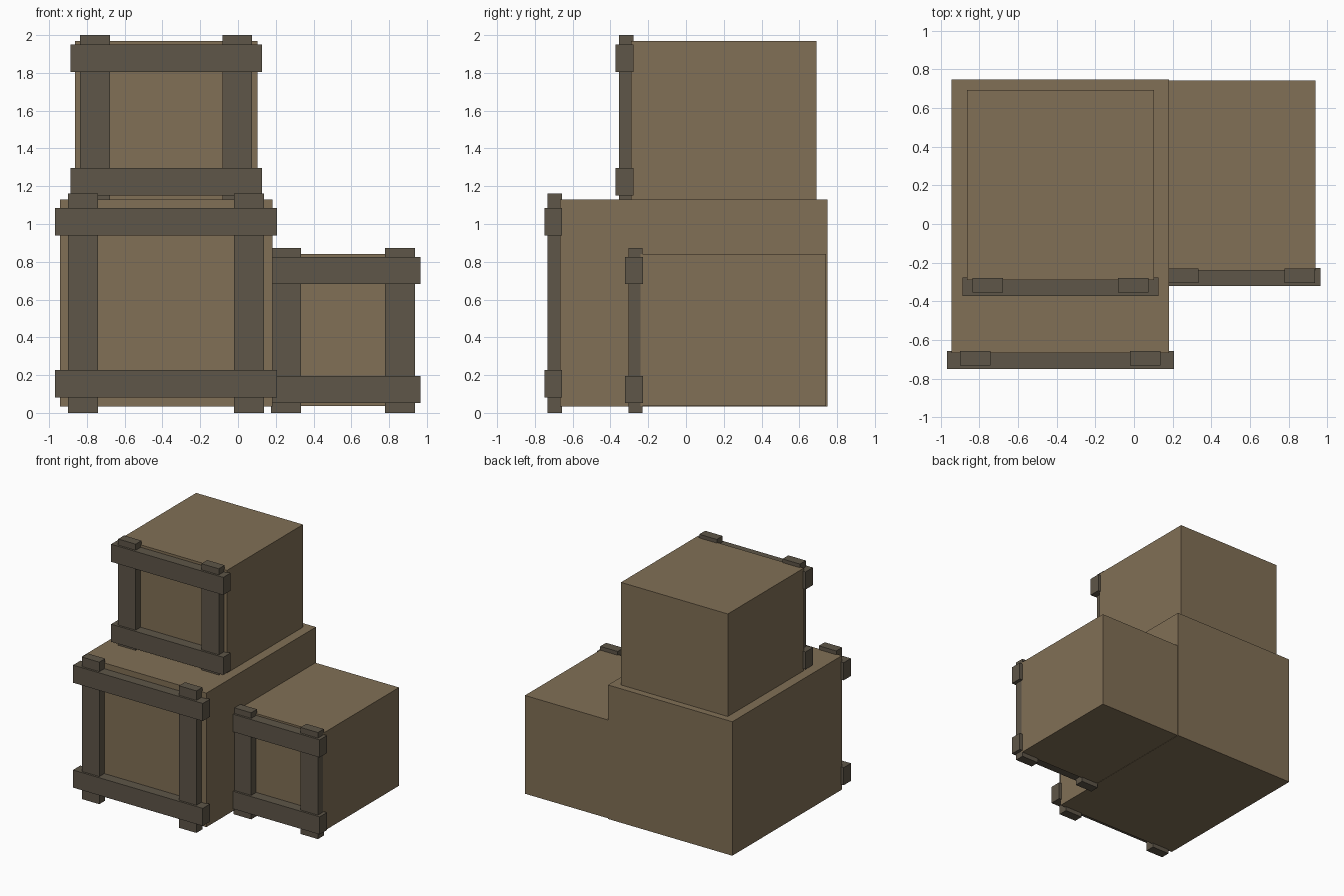
import bpy
from mathutils import Vector

if "Cube" in bpy.data.objects:
    bpy.data.objects.remove(bpy.data.objects["Cube"])


def material(name, rgb):
    m = bpy.data.materials.new(name)
    m.diffuse_color = (*rgb, 1.0)
    m.use_nodes = True
    m.node_tree.nodes["Principled BSDF"].inputs["Base Color"].default_value = m.diffuse_color
    return m


WOOD = material("light_wood", (0.22, 0.16, 0.092))
TRIM = material("dark_wood", (0.112, 0.092, 0.065))


def box(name, x, y, z, mat):
    """Axis-aligned box from (min, max) ranges."""
    lo, hi = Vector((x[0], y[0], z[0])), Vector((x[1], y[1], z[1]))
    bpy.ops.mesh.primitive_cube_add(size=1, location=(lo + hi) / 2)
    ob = bpy.context.object
    ob.name = name
    ob.scale = hi - lo
    bpy.ops.object.transform_apply(location=False, rotation=False, scale=True)
    ob.data.materials.append(mat)


def crate(name, x, y, z, posts, rails, post_z, rail_x):
    """Plain box with two posts and two crossing rails on its front."""
    box(name + "_crate_body", x, y, z, WOOD)
    back = y[0] + 0.012
    for side, px in zip(("left", "right"), posts):
        box(f"{name}_{side}_post", (px, px + 0.158), (back - 0.077, back - 0.001), post_z, TRIM)
    for level, rz in zip(("lower", "upper"), rails):
        box(f"{name}_{level}_rail", rail_x, (back - 0.094, back), (rz, rz + 0.144), TRIM)


# Large crate at the lower left
crate("large", (-0.943, 0.182), (-0.668, 0.748), (0.035, 1.131),
      posts=(-0.9, -0.021), rails=(0.082, 0.94), post_z=(0, 1.162), rail_x=(-0.968, 0.206))
# Small crate at the lower right, tucked against the large one
crate("small", (0.17, 0.938), (-0.24, 0.742), (0.037, 0.841),
      posts=(0.175, 0.779), rails=(0.052, 0.682), post_z=(0, 0.872), rail_x=(0.146, 0.965))
# Top crate resting on the large one
crate("top", (-0.863, 0.104), (-0.29, 0.692), (1.128, 1.97),
      posts=(-0.836, -0.083), rails=(1.152, 1.806), post_z=(1.1, 2.0), rail_x=(-0.888, 0.127))
